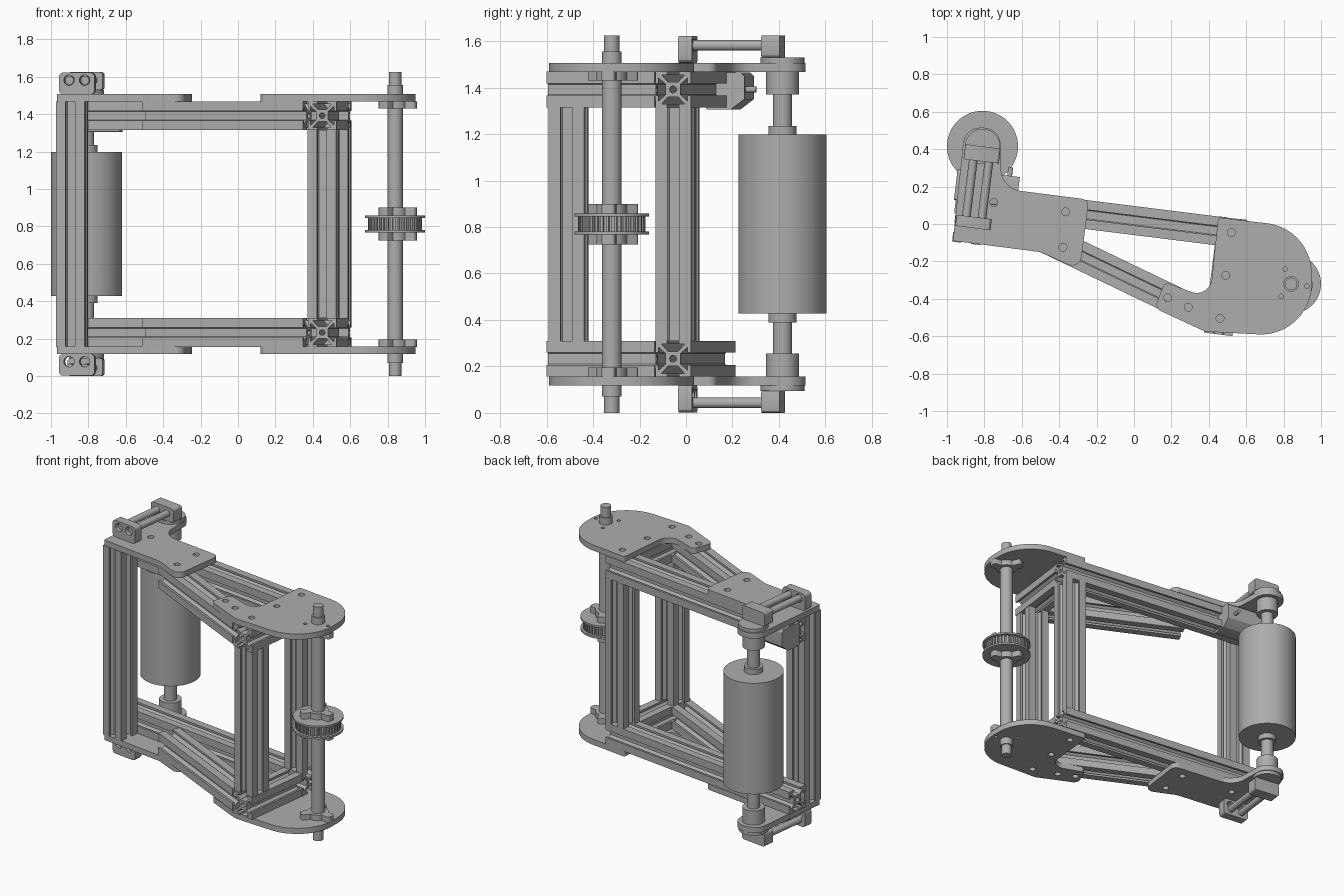
import bpy, bmesh
from math import sin, cos, tan, pi, radians
from mathutils import Matrix, Vector

cube = bpy.data.objects.get("Cube")
if cube:
    bpy.data.objects.remove(cube)

TOP = 1.625                      # overall height; the frame is symmetric about TOP / 2
TILT = radians(-7.1)             # slant of the frame in plan
ALONG = Vector((cos(TILT), sin(TILT), 0))
ACROSS = Vector((-sin(TILT), cos(TILT), 0))

steel = bpy.data.materials.new("plain grey")
steel.use_nodes = True
GREY = (0.42, 0.42, 0.42, 1)
steel.diffuse_color = GREY
steel.node_tree.nodes["Principled BSDF"].inputs["Base Color"].default_value = GREY


# ---- outline helpers -------------------------------------------------------
def circle(r, x=0, y=0, n=32):
    return [(x + r * cos(2 * pi * i / n), y + r * sin(2 * pi * i / n)) for i in range(n)]


def rounded(corners, steps=8):
    """Polygon whose (x, y, radius) corners are filleted."""
    out = []
    for i, (x, y, r) in enumerate(corners):
        p = Vector((x, y))
        a = (Vector(corners[i - 1][:2]) - p).normalized()
        b = (Vector(corners[(i + 1) % len(corners)][:2]) - p).normalized()
        half = a.angle(b) / 2
        reach = r / tan(half)
        centre = p + (a + b).normalized() * (r / sin(half))
        start, end = p + a * reach - centre, p + b * reach - centre
        for k in range(steps + 1):
            out.append(tuple(centre + start.lerp(end, k / steps).normalized() * r))
    return out


def rectangle(w, h, r=0.004):
    return rounded([(-w / 2, -h / 2, r), (w / 2, -h / 2, r), (w / 2, h / 2, r), (-w / 2, h / 2, r)], 3)


def slotted_profile(h=0.077):
    side = [(h, h), (0.026, h), (0.026, h - 0.014), (0.05, h - 0.014), (0.022, 0.032),
            (-0.022, 0.032), (-0.05, h - 0.014), (-0.026, h - 0.014), (-0.026, h)]
    loop = []
    for q in range(4):
        c, s = round(cos(q * pi / 2)), round(sin(q * pi / 2))
        loop += [(x * c - y * s, x * s + y * c) for x, y in side]
    return [loop, circle(0.015, n=16)]


# ---- solid helpers ---------------------------------------------------------
def prism(name, loops, a, b, roll=0.0):
    """Extrude an outline (with holes) from point a to point b."""
    a, b = Vector(a), Vector(b)
    axis = b - a
    if abs(axis.x) + abs(axis.y) < 1e-6:
        turn = Matrix.Rotation(roll, 4, 'Z')
        depth = axis.z
    else:
        turn = axis.to_track_quat('Z', 'Y').to_matrix().to_4x4()
        depth = axis.length
    bm = bmesh.new()
    for loop in loops:
        vs = [bm.verts.new((x, y, 0)) for x, y in loop]
        for i, v in enumerate(vs):
            bm.edges.new((vs[i - 1], v))
    bmesh.ops.triangle_fill(bm, edges=bm.edges[:], use_beauty=True, normal=(0, 0, 1))
    ext = bmesh.ops.extrude_face_region(bm, geom=bm.faces[:], use_keep_orig=True)
    moved = [g for g in ext["geom"] if isinstance(g, bmesh.types.BMVert)]
    bmesh.ops.translate(bm, verts=moved, vec=(0, 0, depth))
    bmesh.ops.recalc_face_normals(bm, faces=bm.faces[:])
    mesh = bpy.data.meshes.new(name)
    bm.to_mesh(mesh)
    bm.free()
    mesh.materials.append(steel)
    obj = bpy.data.objects.new(name, mesh)
    obj.matrix_world = Matrix.Translation(a) @ turn
    bpy.context.collection.objects.link(obj)
    bpy.ops.object.select_all(action='DESELECT')
    obj.select_set(True)
    bpy.context.view_layer.objects.active = obj
    bpy.ops.object.shade_smooth_by_angle(angle=radians(30))
    return obj


def pair(name, loops, a, b, roll=0.0):
    """The same part at the top and mirrored at the bottom."""
    prism("upper_" + name, loops, a, b, roll)
    prism("lower_" + name, loops, (a[0], a[1], TOP - a[2]), (b[0], b[1], TOP - b[2]), roll)


def at(p, z):
    return (p[0], p[1], z)


# ---- slotted frame beams and posts -----------------------------------------
SLOT = slotted_profile()
BEAM_Z = 1.392
long_mid = Vector((0.085, 0.008, 0))
pair("long_beam", SLOT, at(long_mid - ALONG * 1.045, BEAM_Z), at(long_mid + ALONG * 0.515, BEAM_Z))
pair("cross_beam", SLOT, (0.45, -0.59, BEAM_Z), (0.508, -0.125, BEAM_Z))
pair("diagonal_beam", SLOT, (-0.48, -0.075, BEAM_Z), (0.38, -0.488, BEAM_Z))
prism("left_end_post", SLOT, (-0.887, -0.027, 0.156), (-0.887, -0.027, TOP - 0.156), TILT)
for label, x, y in (("rear", 0.52, -0.045), ("front", 0.458, -0.505)):
    prism(label + "_post", SLOT, (x, y, 0.31), (x, y, TOP - 0.31), TILT)

# ---- side plates -----------------------------------------------------------
PLATE = (1.468, 1.507)
roller_plate = [rounded([(-0.968, -0.09, 0.01), (-0.5, -0.15, 0.1), (-0.29, -0.245, 0.05),
                         (-0.24, 0.13, 0.04), (-0.71, 0.19, 0.12), (-0.715, 0.515, 0.09),
                         (-0.905, 0.515, 0.09)])]
roller_plate += [circle(0.021, x, y, 20) for x, y in
                 ((-0.75, 0.115), (-0.365, 0.065), (-0.38, -0.125))]
pair("roller_plate", roller_plate, (0, 0, PLATE[0]), (0, 0, PLATE[1]))

SHAFT = (0.84, -0.32)
LOBES = [radians(d) for d in (112, -8, 232)]
shaft_plate = [rounded([(0.45, 0.035, 0.01), (0.95, -0.025, 0.27), (0.95, -0.605, 0.27),
                        (0.38, -0.575, 0.08), (0.11, -0.45, 0.04), (0.165, -0.31, 0.03),
                        (0.405, -0.4, 0.08)], 16)]
shaft_plate += [circle(0.021, x, y, 20) for x, y in
                ((0.52, -0.045), (0.49, -0.275), (0.46, -0.505), (0.18, -0.395), (0.29, -0.445))]
shaft_plate += [circle(0.012, SHAFT[0] + 0.085 * cos(t), SHAFT[1] + 0.085 * sin(t), 16) for t in LOBES]
pair("shaft_plate", shaft_plate, (0, 0, PLATE[0]), (0, 0, PLATE[1]))

# ---- roller with its journals and bearings ---------------------------------
ROLLER = (-0.81, 0.415)
prism("roller_drum", [circle(0.19, n=64)], at(ROLLER, 0.427), at(ROLLER, TOP - 0.427))
for name, r, z0, z1 in (("roller_collar", 0.06, 1.198, 1.235), ("roller_journal", 0.041, 1.235, 1.37),
                        ("roller_bearing", 0.071, 1.37, 1.47), ("bearing_flange", 0.094, 1.468, 1.53)):
    pair(name, [circle(r, n=40)], at(ROLLER, z0), at(ROLLER, z1))

# ---- tensioners: two drilled blocks joined by rods -------------------------
fixed = Vector((-0.862, -0.022, 0))
sliding = fixed + ACROSS * 0.36
fixed_face = [rectangle(0.19, 0.116, 0.02)] + [circle(0.028, x, 0.017, 20) for x in (-0.042, 0.042)]
pair("fixed_block", fixed_face, at(fixed, 1.565), at(fixed + ACROSS * 0.06, 1.565))
pair("sliding_block", [rectangle(0.19, 0.095, 0.015)], at(sliding, 1.577),
     at(sliding + ACROSS * 0.08, 1.577))
for side, shift in (("left", 0.042), ("right", -0.042)):
    foot = fixed + ALONG * shift
    pair(side + "_tension_rod", [circle(0.023, n=20)], at(foot + ACROSS * 0.02, 1.582),
         at(foot + ACROSS * 0.37, 1.582))

# ---- chamfered housing behind the upper beam -------------------------------
housing = rounded([(-0.01, 0.075, 0.005), (-0.01, -0.085, 0.005), (0.095, -0.085, 0.005),
                   (0.155, -0.04, 0.005), (0.155, 0.06, 0.005), (0.14, 0.075, 0.005)], 3)
start = long_mid - ALONG * 1.055
housing = [(-x, y) for x, y in housing] if ALONG.to_track_quat('Z', 'Y').to_matrix().col[0].dot(ACROSS) < 0 else housing
prism("upper_housing", [housing], at(start, 1.39), at(start + ALONG * 0.335, 1.39))
bolt = start + ALONG * 0.28 + ACROSS * 0.14
prism("housing_bolt", [circle(0.013, n=16)], at(bolt, BEAM_Z), at(bolt + ACROSS * 0.06, BEAM_Z))

# ---- drive shaft, clamp collars and toothed pulley -------------------------
prism("drive_shaft", [circle(0.042)], at(SHAFT, 0.07), at(SHAFT, TOP - 0.07))
pair("shaft_tip", [circle(0.033)], at(SHAFT, 1.55), at(SHAFT, TOP))


def collar(z0, z1):
    pair("collar", [circle(0.066)], at(SHAFT, z0), at(SHAFT, z1))
    for t in LOBES:
        spot = (SHAFT[0] + 0.07 * cos(t), SHAFT[1] + 0.07 * sin(t))
        pair("collar_ear", [rectangle(0.09, 0.06, 0.015)], at(spot, z0), at(spot, z1), t)


collar(1.43, 1.469)
collar(0.855, 0.9)
TEETH = 36
gear = []
for i in range(TEETH):
    for step, r in ((0, 0.145), (0.5, 0.145), (0.55, 0.13), (0.95, 0.13)):
        t = 2 * pi * (i + step) / TEETH
        gear.append((r * cos(t), r * sin(t)))
prism("pulley_teeth", [gear], at(SHAFT, 0.775), at(SHAFT, TOP - 0.775))
pair("pulley_flange", [circle(0.16, n=64)], at(SHAFT, 0.845), at(SHAFT, 0.858))
